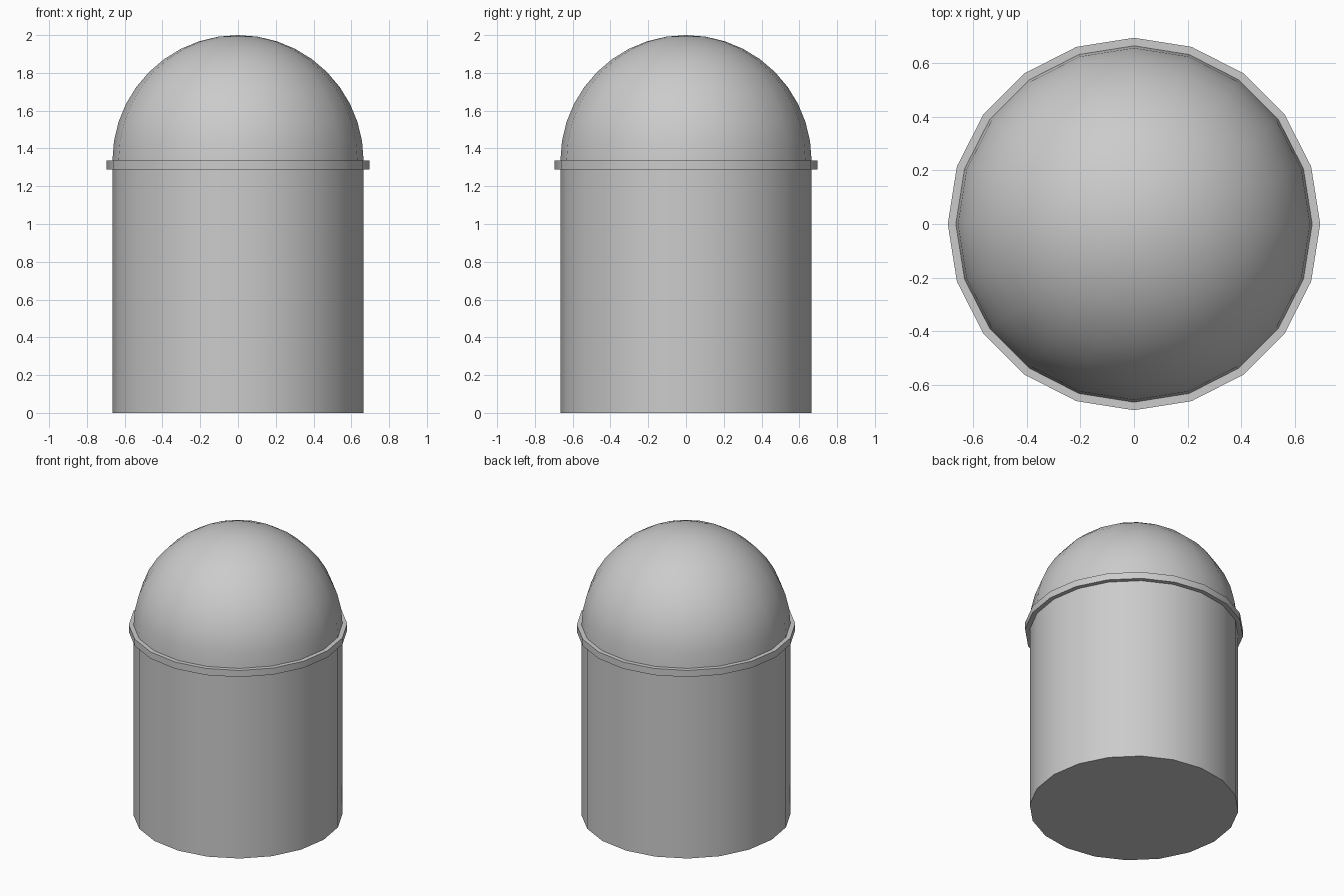
import bpy, bmesh
from math import pi, sin, cos

if "Cube" in bpy.data.objects:
    bpy.data.objects.remove(bpy.data.objects["Cube"])

SIDES = 20
R = 0.665          # body and dome radius
BASE_Z = 1.335     # where the dome starts


def lathe(name, profile, closed=False):
    """Spin an (r, z) profile round the z axis; r = 0 ends become poles."""
    bm = bmesh.new()
    rows = []
    for r, z in profile:
        if r < 1e-6:
            rows.append([bm.verts.new((0, 0, z))] * SIDES)
        else:
            rows.append([bm.verts.new((r * cos(2 * pi * i / SIDES),
                                       r * sin(2 * pi * i / SIDES), z))
                         for i in range(SIDES)])
    pairs = list(zip(rows, rows[1:]))
    if closed:
        pairs.append((rows[-1], rows[0]))
    for a, b in pairs:
        for i in range(SIDES):
            j = (i + 1) % SIDES
            bm.faces.new(list(dict.fromkeys((a[i], a[j], b[j], b[i]))))
    bmesh.ops.recalc_face_normals(bm, faces=bm.faces)
    mesh = bpy.data.meshes.new(name)
    bm.to_mesh(mesh)
    bm.free()
    obj = bpy.data.objects.new(name, mesh)
    bpy.context.collection.objects.link(obj)
    bpy.ops.object.select_all(action='DESELECT')
    obj.select_set(True)
    bpy.context.view_layer.objects.active = obj
    bpy.ops.object.shade_smooth_by_angle(angle=pi / 6)
    return obj


# Upright drum
bpy.ops.mesh.primitive_cylinder_add(vertices=SIDES, radius=R, depth=BASE_Z,
                                    location=(0, 0, BASE_Z / 2))
body = bpy.context.object
body.name = "drum_body"
bpy.ops.object.shade_smooth_by_angle(angle=pi / 6)

# Half-sphere top
STEPS = 10
lathe("dome", [(R * cos(pi / 2 * k / STEPS), BASE_Z + R * sin(pi / 2 * k / STEPS))
               for k in range(STEPS + 1)])

# Thin band round the joint
lathe("rim_band", [(R, 1.288), (0.695, 1.288), (0.695, BASE_Z), (R, BASE_Z)], closed=True)
